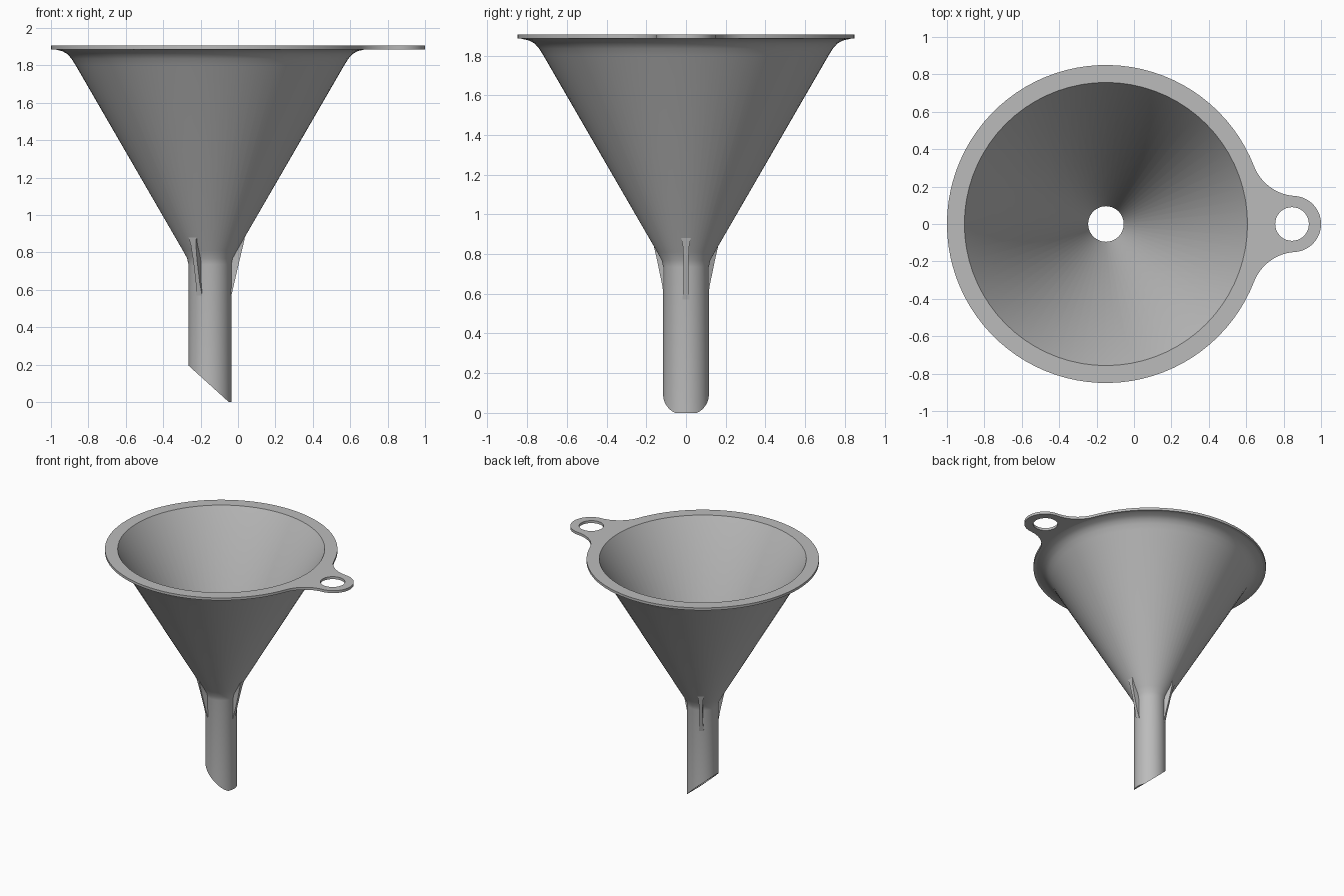
import bpy, bmesh
from math import sin, cos, pi, atan2, acos, radians

cube = bpy.data.objects.get("Cube")
if cube:
    bpy.data.objects.remove(cube)

AXIS = -0.15                 # x of the funnel axis
RIM_R, EAR_R, FILLET = 0.85, 0.15, 0.25
MOUTH_R, TOP, THICK = 0.757, 1.905, 0.02
SEG = 72

grey = bpy.data.materials.new("grey plastic")
grey.use_nodes = True
colour = (0.5, 0.5, 0.5, 1)
grey.diffuse_color = colour
grey.node_tree.nodes["Principled BSDF"].inputs["Base Color"].default_value = colour


def finish(obj, angle=35):
    obj.data.materials.clear()
    obj.data.materials.append(grey)
    bpy.ops.object.select_all(action='DESELECT')
    obj.select_set(True)
    bpy.context.view_layer.objects.active = obj
    bpy.ops.object.shade_smooth_by_angle(angle=radians(angle))


def mesh_object(name, bm):
    bmesh.ops.recalc_face_normals(bm, faces=bm.faces)
    mesh = bpy.data.meshes.new(name)
    bm.to_mesh(mesh)
    bm.free()
    obj = bpy.data.objects.new(name, mesh)
    bpy.context.collection.objects.link(obj)
    obj.location.x = AXIS
    return obj


def arc(cx, cy, r, a0, a1, n):
    return [(cx + r * cos(a0 + (a1 - a0) * i / n),
             cy + r * sin(a0 + (a1 - a0) * i / n)) for i in range(n + 1)]


# Funnel body: outer wall down, slanted spout lip, inner wall up
def spout_z(x):
    return max(0, 0.195 - 0.905 * (x + 0.115))


profile = [(0.83, TOP - THICK), (0.79, 1.876), (0.762, 1.86), (0.74, 1.835),
           (0.718, 1.8), (0.145, 0.81), (0.122, 0.768), (0.115, 0.735),
           (0.115, None), (0.095, None), (0.095, 0.76), (MOUTH_R, TOP)]
bm = bmesh.new()
rings = []
for r, z in profile:
    ring = []
    for i in range(SEG):
        a = 2 * pi * i / SEG
        x, y = r * cos(a), r * sin(a)
        ring.append(bm.verts.new((x, y, spout_z(x) if z is None else z)))
    rings.append(ring)
for lo, hi in zip(rings, rings[1:]):
    for i in range(SEG):
        j = (i + 1) % SEG
        bm.faces.new((lo[i], lo[j], hi[j], hi[i]))
body = mesh_object("funnel_body", bm)
# The wall is open under the rim, so turn the normals by a known outer face
if body.data.polygons[4 * SEG].normal.x < 0:
    body.data.flip_normals()
finish(body)

# Rim plate with hanging ear: tangent arcs joining rim circle and ear circle
a, b = RIM_R + FILLET, EAR_R + FILLET
t = acos((1 + a * a - b * b) / (2 * a))          # angle of fillet centre
fx, fy = a * cos(t), a * sin(t)
e = atan2(fy, fx - 1)                            # ear tangent angle
outline = (arc(0, 0, RIM_R, t, 2 * pi - t, 80)
           + arc(fx, -fy, FILLET, pi - t, pi - e, 12)[1:]
           + arc(1, 0, EAR_R, -e, e, 28)[1:]
           + arc(fx, fy, FILLET, e - pi, t - pi, 12)[1:-1])
loops = [outline,
         arc(0, 0, MOUTH_R, 0, 2 * pi, SEG)[:-1],
         arc(0.995, 0, 0.09, 0, 2 * pi, 36)[:-1]]
curve = bpy.data.curves.new("rim_with_ear", 'CURVE')
curve.dimensions = '2D'
curve.fill_mode = 'BOTH'
curve.extrude = THICK / 2
for pts in loops:
    spline = curve.splines.new('POLY')
    spline.points.add(len(pts) - 1)
    for p, (x, y) in zip(spline.points, pts):
        p.co = (x, y, 0, 1)
    spline.use_cyclic_u = True
rim = bpy.data.objects.new("rim_with_ear", curve)
bpy.context.collection.objects.link(rim)
rim.location = (AXIS, 0, TOP - THICK / 2)
bpy.ops.object.select_all(action='DESELECT')
rim.select_set(True)
bpy.context.view_layer.objects.active = rim
bpy.ops.object.convert(target='MESH')
rim = bpy.context.object
bm = bmesh.new()
bm.from_mesh(rim.data)
bmesh.ops.remove_doubles(bm, verts=bm.verts, dist=0.0001)
bmesh.ops.recalc_face_normals(bm, faces=bm.faces)
bm.to_mesh(rim.data)
bm.free()
finish(rim)

# Three thin ribs between cone and spout: (z, inner r, outer r, half width)
rows = [(0.88, 0.172, 0.187, 0.024), (0.84, 0.148, 0.178, 0.016),
        (0.76, 0.105, 0.159, 0.012), (0.64, 0.105, 0.131, 0.012),
        (0.57, 0.105, 0.115, 0.018)]
for k, name in enumerate(("left_rib", "back_rib", "front_rib")):
    bm = bmesh.new()
    loops = [[bm.verts.new(c) for c in
              ((ri, -w, z), (ro, -w, z), (ro, w, z), (ri, w, z))]
             for z, ri, ro, w in rows]
    for lo, hi in zip(loops, loops[1:]):
        for i in range(4):
            j = (i + 1) % 4
            bm.faces.new((lo[i], lo[j], hi[j], hi[i]))
    bm.faces.new(loops[0])
    bm.faces.new(loops[-1])
    rib = mesh_object(name, bm)
    rib.rotation_euler.z = k * 2 * pi / 3
    finish(rib)
